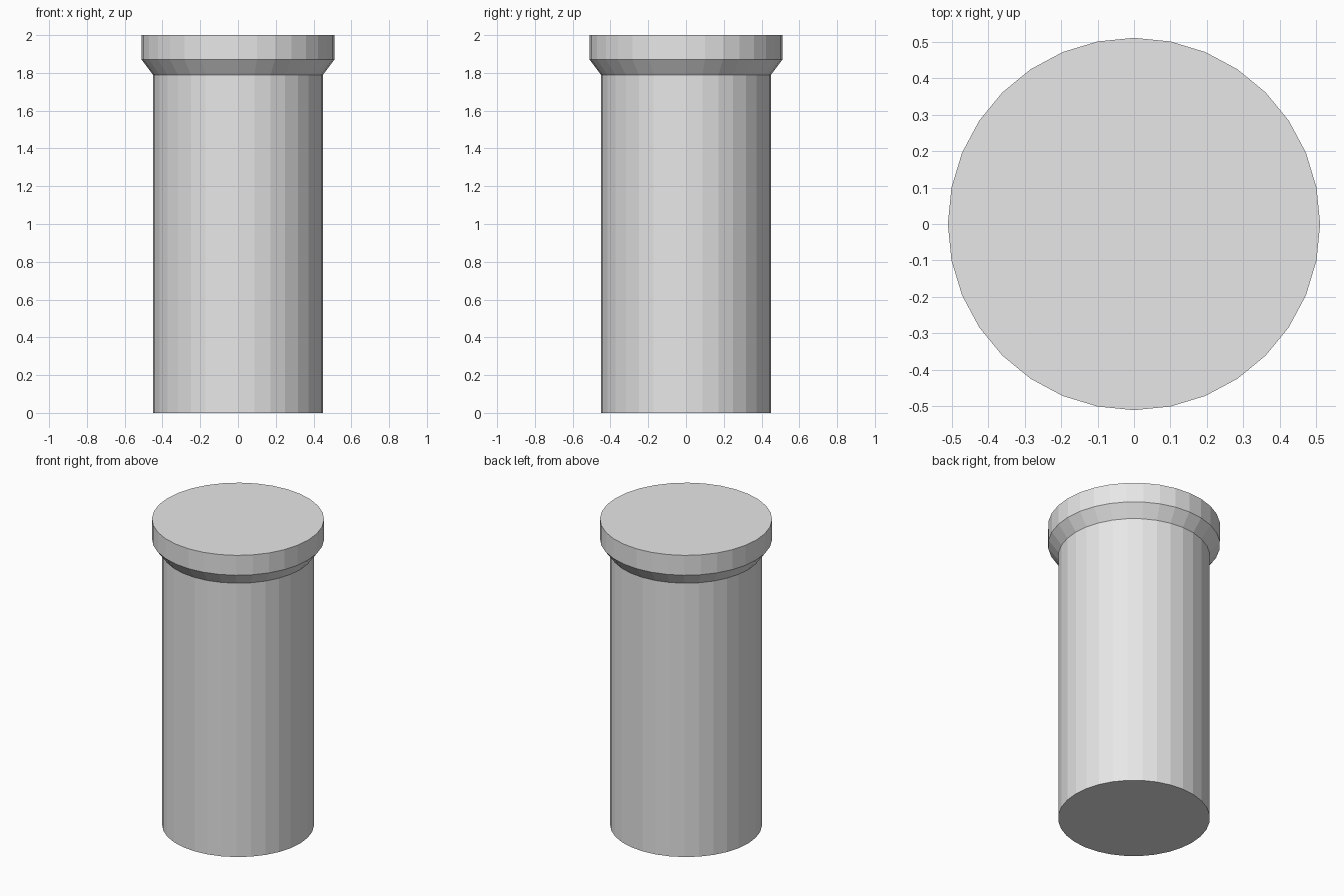
import bpy
import bmesh
from math import cos, sin, tau

SIDES = 32

cube = bpy.data.objects.get("Cube")
if cube:
    bpy.data.objects.remove(cube, do_unlink=True)

# Single plain grey
grey = bpy.data.materials.new("light_grey")
grey.use_nodes = True
colour = (0.8, 0.8, 0.8, 1)
grey.diffuse_color = colour
grey.node_tree.nodes["Principled BSDF"].inputs["Base Color"].default_value = colour


def turned_solid(name, profile):
    """Closed faceted solid from (radius, height) points, bottom to top."""
    bm = bmesh.new()
    rings = [
        [bm.verts.new((r * cos(tau * i / SIDES), r * sin(tau * i / SIDES), z))
         for i in range(SIDES)]
        for r, z in profile
    ]
    for low, high in zip(rings, rings[1:]):
        for i in range(SIDES):
            j = (i + 1) % SIDES
            bm.faces.new((low[i], low[j], high[j], high[i]))
    bm.faces.new(rings[0][::-1])
    bm.faces.new(rings[-1])
    mesh = bpy.data.meshes.new(name)
    bm.to_mesh(mesh)
    bm.free()
    mesh.materials.append(grey)
    obj = bpy.data.objects.new(name, mesh)
    bpy.context.collection.objects.link(obj)
    return obj


# Straight shaft, flaring into the wider flat-topped rim
turned_solid("column_with_flared_rim",
             [(0.45, 0), (0.45, 1.79), (0.51, 1.87), (0.51, 2)])
